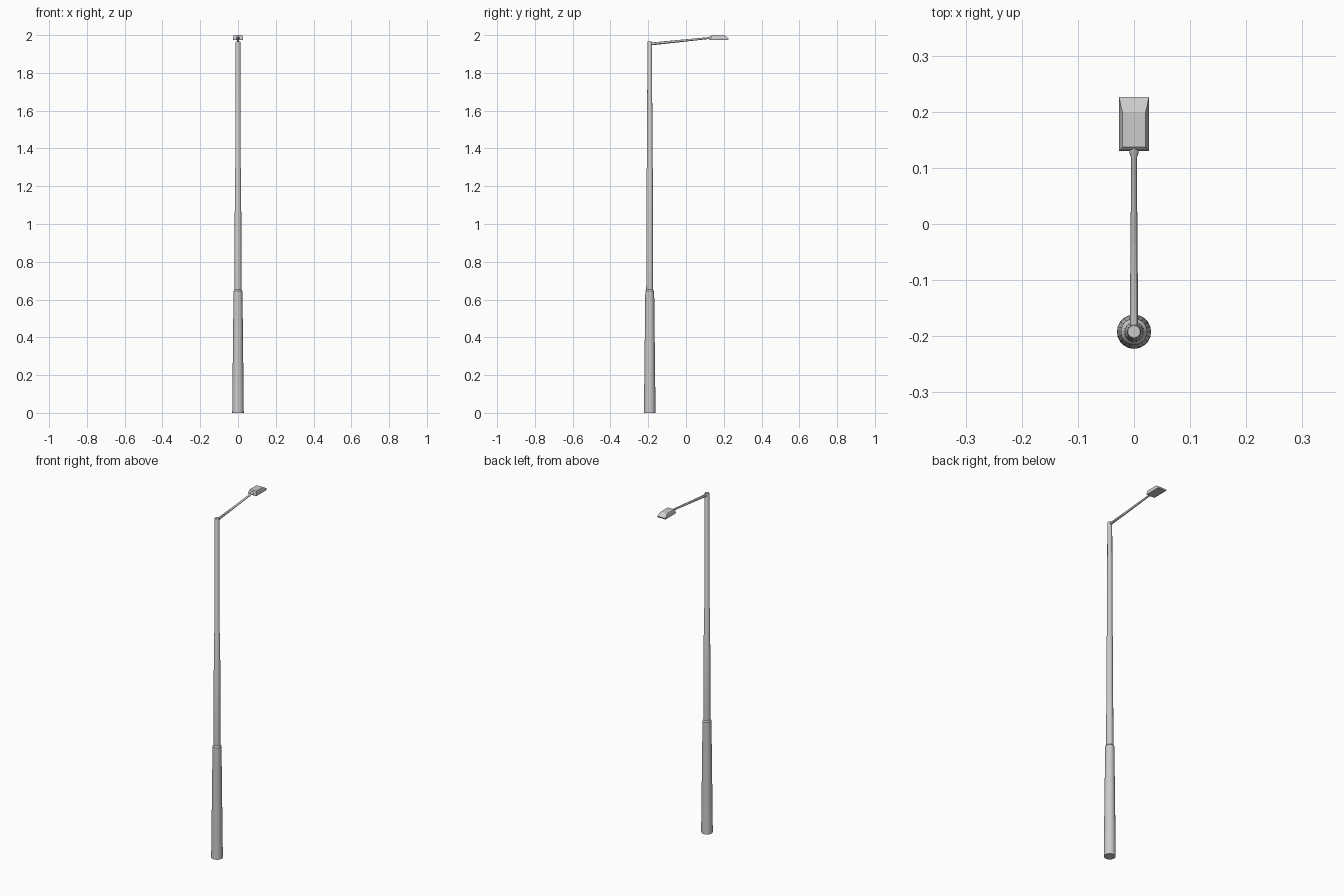
import bpy, bmesh, math
from mathutils import Vector

if "Cube" in bpy.data.objects:
    bpy.data.objects.remove(bpy.data.objects["Cube"])

POLE_Y = -0.192


def make_object(name, bm, smooth=True):
    bmesh.ops.recalc_face_normals(bm, faces=bm.faces)
    mesh = bpy.data.meshes.new(name)
    bm.to_mesh(mesh)
    bm.free()
    obj = bpy.data.objects.new(name, mesh)
    bpy.context.collection.objects.link(obj)
    if smooth:
        bpy.ops.object.select_all(action='DESELECT')
        obj.select_set(True)
        bpy.context.view_layer.objects.active = obj
        bpy.ops.object.shade_smooth_by_angle(angle=math.radians(30))
    return obj


def loft(bm, rings):
    """Bridge equal-length rings of points and cap both ends."""
    loops = [[bm.verts.new(p) for p in ring] for ring in rings]
    n = len(loops[0])
    for a, b in zip(loops, loops[1:]):
        for i in range(n):
            j = (i + 1) % n
            bm.faces.new((a[i], a[j], b[j], b[i]))
    return bm.faces.new(loops[0][::-1]), bm.faces.new(loops[-1])


def tube(name, stations, sides):
    """Round tube through (centre, radius) stations."""
    axis = (Vector(stations[-1][0]) - Vector(stations[0][0])).normalized()
    u = Vector((1, 0, 0))
    v = axis.cross(u)
    rings = []
    for c, r in stations:
        rings.append([Vector(c) + r * (math.cos(t) * u + math.sin(t) * v)
                      for t in (2 * math.pi * i / sides for i in range(sides))])
    bm = bmesh.new()
    loft(bm, rings)
    return make_object(name, bm)


# stepped, tapering pole with chamfered shoulders
pole = [(0, 0.0305), (0.05, 0.0302), (0.645, 0.0235), (0.652, 0.0185),
        (1.293, 0.0165), (1.298, 0.0142), (1.962, 0.0125), (1.965, 0.011)]
tube("pole", [((0, POLE_Y, z), r) for z, r in pole], 20)

# sloping arm, flared into the lamp
arm = [(-0.188, 1.953, 0.0075), (0.118, 1.984, 0.005),
       (0.126, 1.985, 0.008), (0.14, 1.9864, 0.009)]
tube("arm", [((0, y, z), r) for y, z, r in arm], 12)


# lamp housing: stacked rectangles, shallow sloping nose
def rect(hw, back, front, z, zf=None):
    zf = z if zf is None else zf
    return [(-hw, back, z), (hw, back, z), (hw, front, zf), (-hw, front, zf)]


bm = bmesh.new()
bottom, top = loft(bm, [
    rect(0.0255, 0.131, 0.223, 1.975),
    rect(0.0265, 0.130, 0.226, 1.980, 1.982),
    rect(0.0225, 0.134, 0.207, 1.997, 1.996),
    rect(0.0205, 0.137, 0.200, 2.000),
])
# recessed lens under the housing
bmesh.ops.inset_region(bm, faces=[bottom], thickness=0.004, depth=0)
bmesh.ops.translate(bm, verts=bottom.verts, vec=(0, 0, 0.002))
make_object("lamp_housing", bm, smooth=False)
